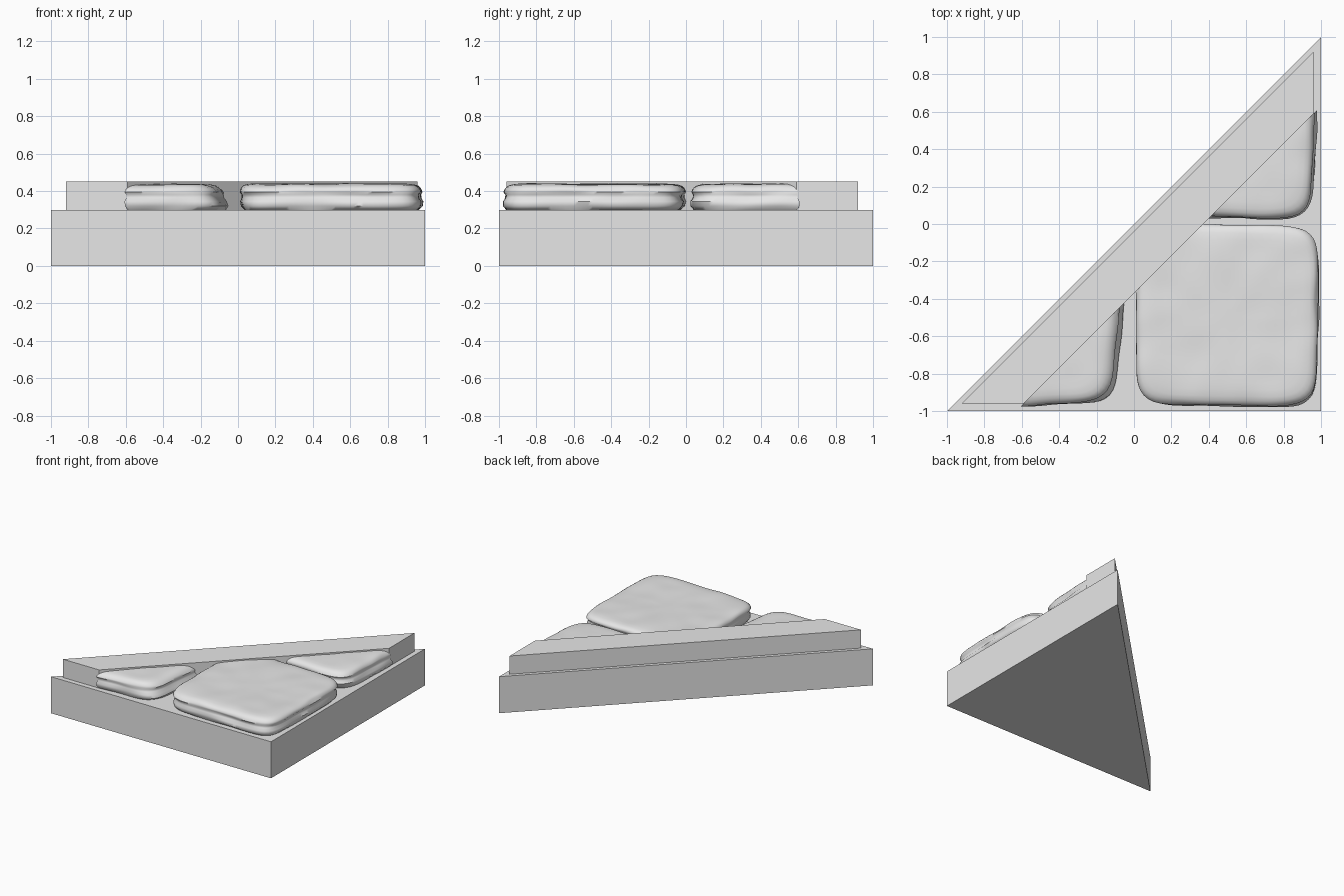
import bpy, bmesh, math
from mathutils import Vector, noise

cube = bpy.data.objects.get("Cube")
if cube:
    bpy.data.objects.remove(cube)

grey = bpy.data.materials.new("stone grey")
grey.use_nodes = True
grey.diffuse_color = (0.8, 0.8, 0.8, 1)
grey.node_tree.nodes["Principled BSDF"].inputs["Base Color"].default_value = (0.8, 0.8, 0.8, 1)


def add_object(name, bm):
    bmesh.ops.recalc_face_normals(bm, faces=bm.faces)
    mesh = bpy.data.meshes.new(name)
    bm.to_mesh(mesh)
    bm.free()
    mesh.materials.append(grey)
    obj = bpy.data.objects.new(name, mesh)
    bpy.context.collection.objects.link(obj)
    return obj


def prism(name, outline, bottom, top):
    bm = bmesh.new()
    face = bm.faces.new([bm.verts.new((x, y, bottom)) for x, y in outline])
    extruded = bmesh.ops.extrude_face_region(bm, geom=[face])["geom"]
    for v in extruded:
        if isinstance(v, bmesh.types.BMVert):
            v.co.z = top
    return add_object(name, bm)


# Side profile of a stone: (height, inset from outline)
PROFILE = [(0.30, 0.02), (0.32, 0.005), (0.345, 0.0), (0.365, 0.01), (0.38, 0.01),
           (0.395, 0.0), (0.41, 0.003), (0.423, 0.013), (0.432, 0.027), (0.438, 0.05)]
SEGMENTS = 128
TOP_RINGS = 12


def stone(name, corners, lean, seed):
    """Rounded, weathered block over a four-cornered outline, cut along the kerb."""
    bl, br, tr, tl = [Vector(c) for c in corners]

    def plan(u, v):
        u, v = (u + 1) / 2, (v + 1) / 2
        return bl.lerp(br, u).lerp(tl.lerp(tr, u), v)

    # Rings climb the side, then close in over the top
    last_z, last_inset = PROFILE[-1]
    rings = [(z, 1 - 2 * inset) for z, inset in PROFILE]
    edge = 1 - 2 * last_inset
    rings += [(0.441, edge * (1 - i / TOP_RINGS)) for i in range(1, TOP_RINGS)]

    bm = bmesh.new()
    loops = []
    for z, scale in rings:
        loop = []
        for i in range(SEGMENTS):
            a = 2 * math.pi * i / SEGMENTS
            c, s = math.cos(a), math.sin(a)
            r = scale / (abs(c) ** 7 + abs(s) ** 7) ** (1 / 7)
            p = plan(r * c, r * s)
            p += Vector(lean) * max(0, (z - 0.32) / 0.12) * scale
            co = Vector((p.x, p.y, z))
            # Chipped sides and a gently uneven top
            chip = noise.noise(Vector((co.x * 5, co.y * 5, z * 22 + seed)))
            swell = noise.noise(Vector((co.x * 3, co.y * 3, seed)))
            inward = (0.010 * chip + 0.010 * swell - 0.006) * scale ** 4
            co.x += inward * c
            co.y += inward * s
            if z > 0.40:
                co.z += 0.006 * noise.noise(Vector((co.x * 6, co.y * 6, seed))) - 0.003
            loop.append(bm.verts.new(co))
        loops.append(loop)
    for low, high in zip(loops, loops[1:]):
        for i in range(SEGMENTS):
            j = (i + 1) % SEGMENTS
            bm.faces.new((low[i], low[j], high[j], high[i]))
    bm.faces.new(loops[-1])
    bm.faces.new(loops[0][::-1])

    # Straight diagonal cut where the stone meets the kerb
    cut = bmesh.ops.bisect_plane(
        bm, geom=bm.verts[:] + bm.edges[:] + bm.faces[:],
        plane_co=(0.37, 0, 0), plane_no=(-1, 1, 0), clear_outer=True)["geom_cut"]
    bmesh.ops.holes_fill(bm, edges=[e for e in cut if isinstance(e, bmesh.types.BMEdge)])
    obj = add_object(name, bm)
    bpy.ops.object.select_all(action="DESELECT")
    obj.select_set(True)
    bpy.context.view_layer.objects.active = obj
    bpy.ops.object.shade_smooth_by_angle(angle=math.radians(50))


# Triangular slab and the diagonal kerb on it
prism("base_slab", [(-1, -1), (1, -1), (1, 1)], 0, 0.3)
prism("diagonal_kerb", [(-0.92, -0.96), (-0.59, -0.96), (0.96, 0.59), (0.96, 0.92)], 0.3, 0.45)

# Paving stones
stone("large_paving_stone", [(0.01, -0.97), (0.985, -0.99), (0.995, -0.01), (0.01, 0.0)],
      (-0.005, 0.012), 1.3)
stone("right_paving_stone", [(-0.98, -1.0), (-0.09, -0.96), (0.0, -0.02), (-0.98, -0.02)],
      (-0.05, 0.005), 4.7)
stone("left_paving_stone", [(0.0, 0.03), (0.96, 0.015), (1.0, 1.0), (0.0, 1.0)],
      (-0.02, 0.012), 8.1)
